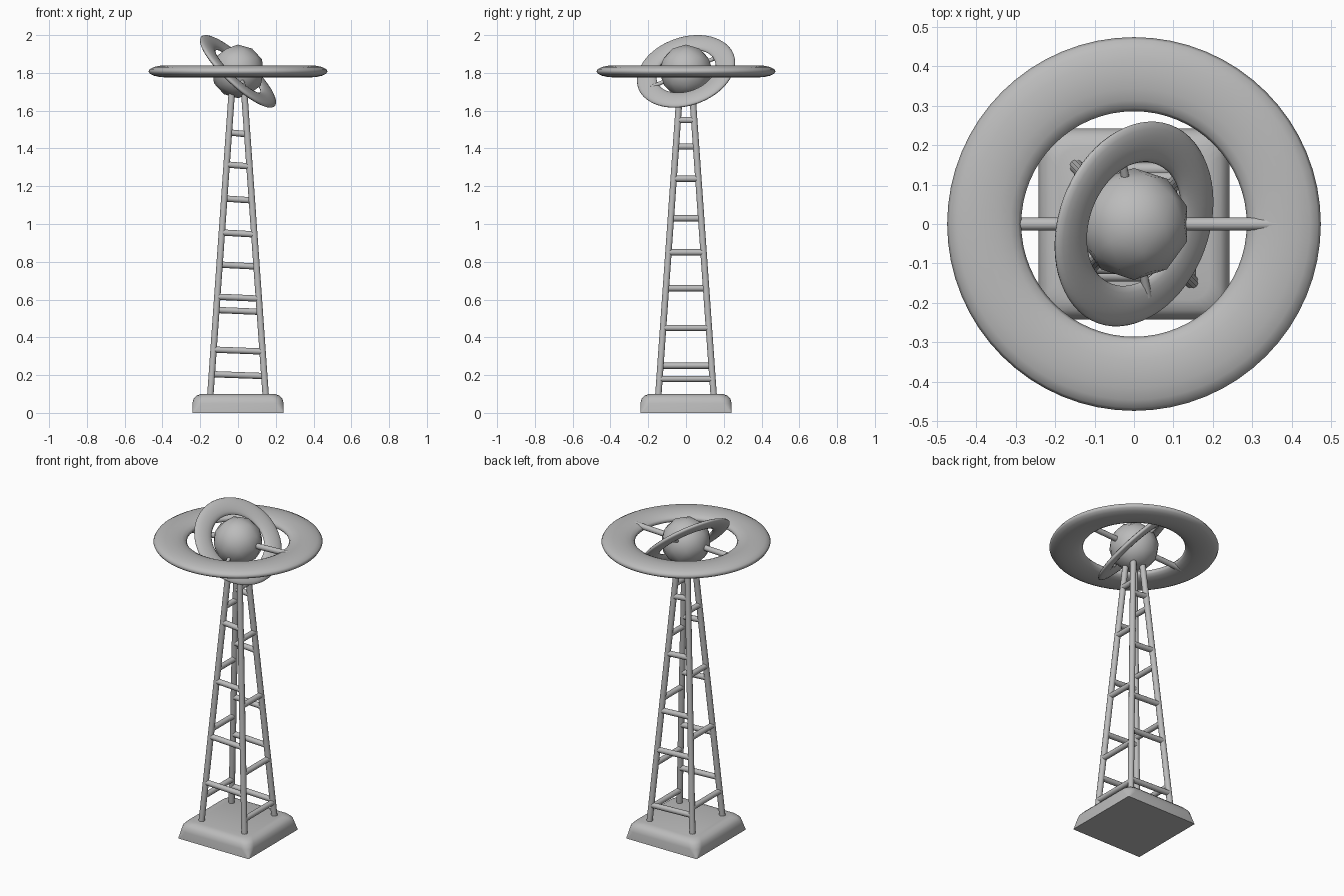
import bpy, bmesh, math
from mathutils import Vector, Matrix

if "Cube" in bpy.data.objects:
    bpy.data.objects.remove(bpy.data.objects["Cube"])

grey = bpy.data.materials.new("plain_grey")
grey.diffuse_color = (0.5, 0.5, 0.5, 1)
grey.use_nodes = True
grey.node_tree.nodes["Principled BSDF"].inputs["Base Color"].default_value = grey.diffuse_color
CZ = 1.808  # height of the globe centre


def finish(name, bm, angle=None):
    bmesh.ops.recalc_face_normals(bm, faces=bm.faces[:])
    me = bpy.data.meshes.new(name)
    bm.to_mesh(me)
    bm.free()
    ob = bpy.data.objects.new(name, me)
    bpy.context.collection.objects.link(ob)
    me.materials.append(grey)
    for p in me.polygons:
        p.use_smooth = True
    bpy.ops.object.select_all(action='DESELECT')
    bpy.context.view_layer.objects.active = ob
    ob.select_set(True)
    if angle:
        bpy.ops.object.shade_smooth_by_angle(angle=math.radians(angle))
    return ob


def rod(name, a, b, r, sides=12):
    a, b = Vector(a), Vector(b)
    d = b - a
    m = Matrix.Translation((a + b) / 2) @ d.to_track_quat('Z', 'Y').to_matrix().to_4x4()
    bm = bmesh.new()
    bmesh.ops.create_cone(bm, cap_ends=True, segments=sides, radius1=r, radius2=r,
                          depth=d.length, matrix=m)
    return finish(name, bm, 50)


def flat_ring(name, major, minor, half, normal, nu=64, nv=16):
    q = Vector(normal).to_track_quat('Z', 'Y').to_matrix()
    bm = bmesh.new()
    rows = []
    for i in range(nu):
        u = math.tau * i / nu
        row = []
        for j in range(nv):
            v = math.tau * j / nv
            r = major + minor * math.cos(v)
            p = Vector((r * math.cos(u), r * math.sin(u), half * math.sin(v)))
            row.append(bm.verts.new(q @ p + Vector((0, 0, CZ))))
        rows.append(row)
    for i in range(nu):
        a, b = rows[i], rows[(i + 1) % nu]
        for j in range(nv):
            k = (j + 1) % nv
            bm.faces.new((a[j], b[j], b[k], a[k]))
    return finish(name, bm)


# Plinth: stacked rounded squares (height, half width, corner radius)
bm = bmesh.new()
loops = []
for z, h, r in [(0, .242, .006), (.05, .242, .05), (.075, .235, .05),
                (.092, .219, .05), (.1, .193, .05)]:
    loop = []
    for c in range(4):
        for s in range(6):
            t = math.pi / 2 * (c + s / 5)
            k = math.pi / 2 * c + math.pi / 4
            cx = math.copysign(h - r, math.cos(k))
            cy = math.copysign(h - r, math.sin(k))
            loop.append(bm.verts.new((cx + r * math.cos(t), cy + r * math.sin(t), z)))
    loops.append(loop)
for a, b in zip(loops, loops[1:]):
    for i in range(len(a)):
        j = (i + 1) % len(a)
        bm.faces.new((a[i], a[j], b[j], b[i]))
bm.faces.new(loops[0][::-1])
bm.faces.new(loops[-1])
finish("plinth", bm, 50)


# Four legs leaning inwards
def spread(z):
    return .146 - .0707 * (z - .1)


for sx in (-1, 1):
    for sy in (-1, 1):
        a, b = spread(.08), spread(1.75)
        rod(f"leg_{'right' if sx > 0 else 'left'}_{'back' if sy > 0 else 'front'}",
            (sx * a, sy * a, .08), (sx * b, sy * b, 1.75), .0175)

# Uneven rungs on each side
rungs = {
    "front": [.33, .61, .95, 1.31],
    "back": [.20, .54, .78, 1.13, 1.48],
    "right": [.18, .45, .85, 1.24, 1.55],
    "left": [.25, .66, 1.03, 1.41],
}
for side, heights in rungs.items():
    s = 1 if side in ("back", "right") else -1
    for i, z in enumerate(heights):
        w = spread(z)
        if side in ("front", "back"):
            ends = (-w, s * w, z + .005), (w, s * w, z - .005)
        else:
            ends = (s * w, -w, z), (s * w, w, z)
        rod(f"rung_{side}_{i + 1}", *ends, .0165)

# Globe
bm = bmesh.new()
bmesh.ops.create_icosphere(bm, subdivisions=2, radius=.142,
                           matrix=Matrix.Translation((0, 0, CZ)))
finish("globe", bm)

# Outer ring and its slightly tilted axle
flat_ring("outer_ring", .38, .094, .032, (0, 0, 1))
rod("outer_axle", (-.38, 0, CZ - .0155), (.38, 0, CZ + .0155), .0165)

# Inner tilted ring and its axle
flat_ring("inner_ring", .215, .053, .018, (.666, -.245, .705))
d = Vector((.035, -.185, -.085))
c = Vector((0, 0, CZ))
rod("inner_axle", c - d, c + d, .0105)
